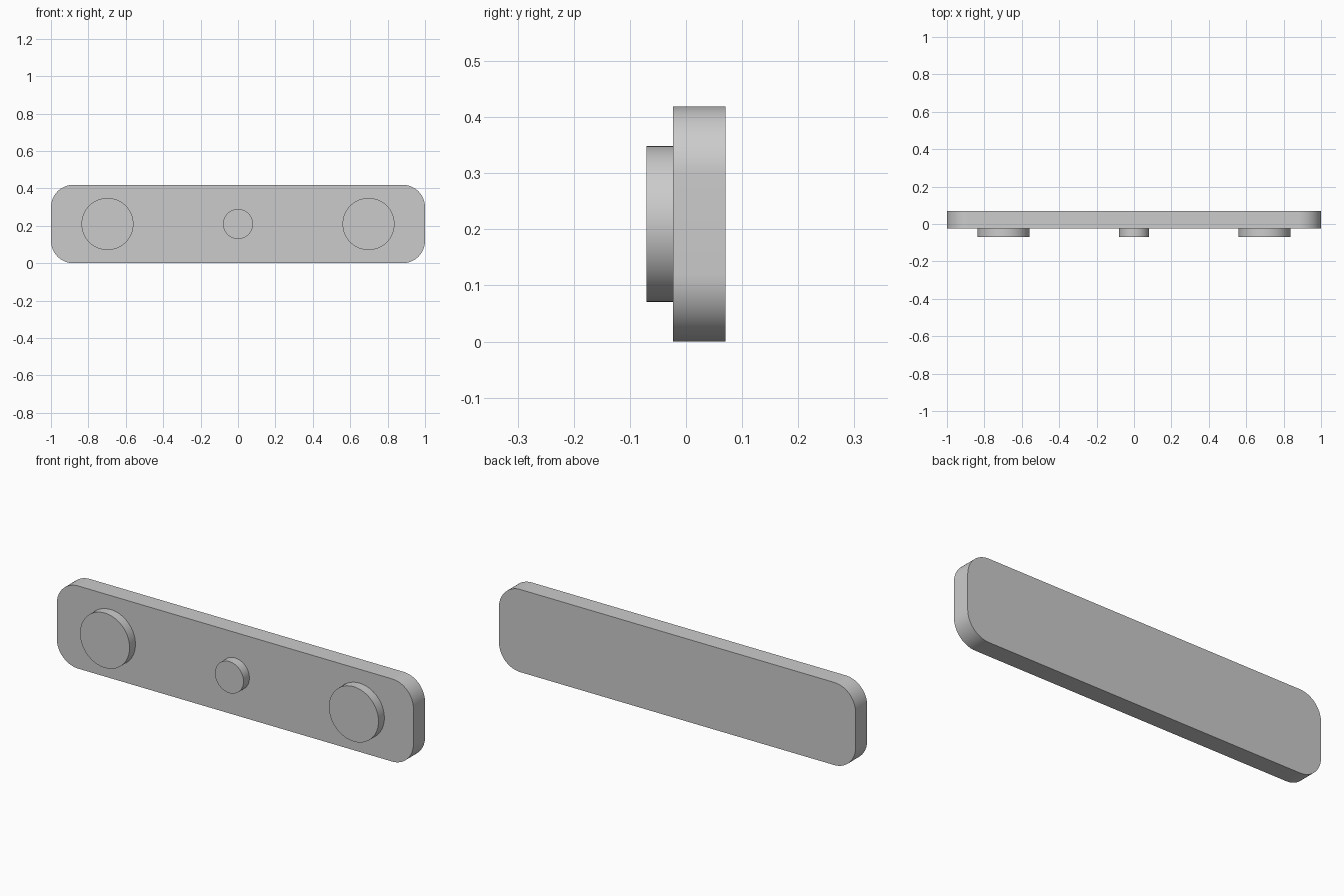
import bpy
import bmesh
from math import pi, cos, sin, radians

if "Cube" in bpy.data.objects:
    bpy.data.objects.remove(bpy.data.objects["Cube"])

LENGTH, HEIGHT, CORNER = 2.0, 0.419, 0.12
FRONT, BACK, STUD_FRONT = -0.023, 0.07, -0.07
MID_Z = HEIGHT / 2

grey = bpy.data.materials.new("plain grey")
grey.use_nodes = True
colour = (0.6, 0.6, 0.6, 1)
grey.diffuse_color = colour
grey.node_tree.nodes["Principled BSDF"].inputs["Base Color"].default_value = colour


def extrude_outline(name, outline, y_front, y_back):
    """Solid made by sweeping an x-z outline along y."""
    bm = bmesh.new()
    face = bm.faces.new([bm.verts.new((x, y_front, z)) for x, z in outline])
    swept = bmesh.ops.extrude_face_region(bm, geom=[face], use_keep_orig=True)
    moved = [v for v in swept["geom"] if isinstance(v, bmesh.types.BMVert)]
    bmesh.ops.translate(bm, verts=moved, vec=(0, y_back - y_front, 0))
    bmesh.ops.recalc_face_normals(bm, faces=bm.faces)
    mesh = bpy.data.meshes.new(name)
    bm.to_mesh(mesh)
    bm.free()
    mesh.materials.append(grey)
    obj = bpy.data.objects.new(name, mesh)
    bpy.context.collection.objects.link(obj)
    bpy.ops.object.select_all(action="DESELECT")
    obj.select_set(True)
    bpy.context.view_layer.objects.active = obj
    bpy.ops.object.shade_smooth_by_angle(angle=radians(30))
    return obj


def arc(x, z, radius, start, sweep, steps):
    angles = [start + sweep * i / steps for i in range(steps + 1)]
    return [(x + radius * cos(a), z + radius * sin(a)) for a in angles]


# Backing plate with rounded corners
dx, dz = LENGTH / 2 - CORNER, HEIGHT / 2 - CORNER
plate = []
for quarter, (sx, sz) in enumerate([(1, 1), (-1, 1), (-1, -1), (1, -1)]):
    plate += arc(sx * dx, MID_Z + sz * dz, CORNER, quarter * pi / 2, pi / 2, 16)
extrude_outline("backing_plate", plate, FRONT, BACK)

# Round studs on the front
for name, x, radius in [("right_stud", -0.698, 0.139),
                        ("centre_stud", 0, 0.08),
                        ("left_stud", 0.698, 0.139)]:
    extrude_outline(name, arc(x, MID_Z, radius, 0, 2 * pi, 64)[:-1], STUD_FRONT, FRONT)
